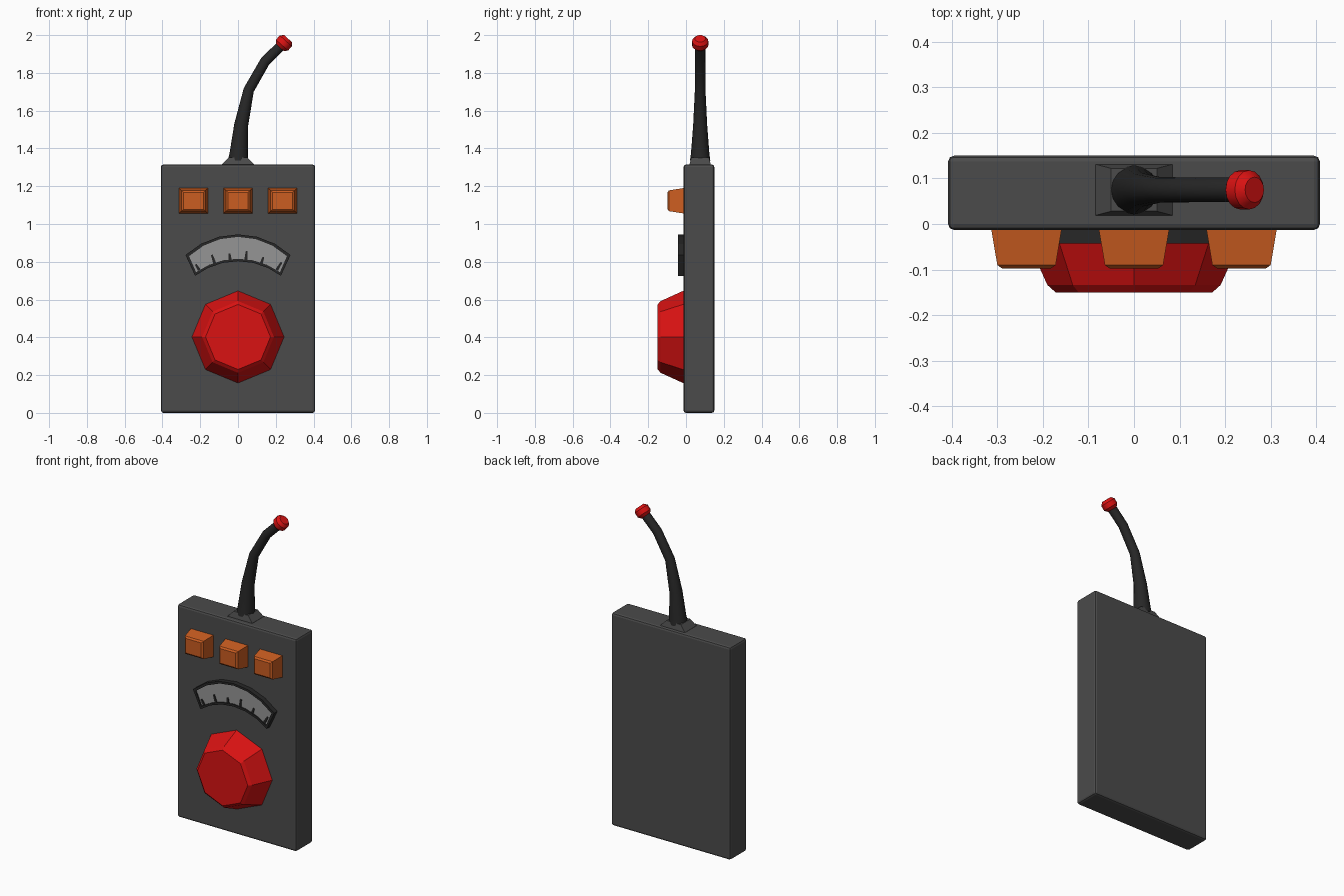
import bpy, bmesh
from math import sin, cos, pi, asin
from mathutils import Vector

if "Cube" in bpy.data.objects:
    bpy.data.objects.remove(bpy.data.objects["Cube"])


def material(name, r, g, b):
    m = bpy.data.materials.new(name)
    m.diffuse_color = (r, g, b, 1)
    m.use_nodes = True
    m.node_tree.nodes["Principled BSDF"].inputs["Base Color"].default_value = m.diffuse_color
    return m


GREY = material("dark_grey", 0.07, 0.07, 0.07)
BLACK = material("near_black", 0.02, 0.02, 0.02)
RED = material("red", 0.7, 0.006, 0.006)
ORANGE = material("orange", 0.6, 0.11, 0.015)
PANEL = material("light_grey", 0.3, 0.3, 0.3)


def loft(name, rings, mat, smooth=None):
    """Skin a list of equal-length point rings and cap both ends."""
    bm = bmesh.new()
    vs = [[bm.verts.new(p) for p in ring] for ring in rings]
    n = len(vs[0])
    for a, b in zip(vs, vs[1:]):
        for i in range(n):
            j = (i + 1) % n
            bm.faces.new((a[i], a[j], b[j], b[i]))
    bm.faces.new(vs[0][::-1])
    bm.faces.new(vs[-1])
    bmesh.ops.recalc_face_normals(bm, faces=bm.faces)
    me = bpy.data.meshes.new(name)
    bm.to_mesh(me)
    bm.free()
    me.materials.append(mat)
    ob = bpy.data.objects.new(name, me)
    bpy.context.collection.objects.link(ob)
    if smooth:
        bpy.ops.object.select_all(action='DESELECT')
        ob.select_set(True)
        bpy.context.view_layer.objects.active = ob
        bpy.ops.object.shade_smooth_by_angle(angle=smooth)
    return ob


def rect_front(cx, cz, hx, hz, y):
    return [(cx + sx * hx, y, cz + sz * hz) for sx, sz in ((-1, -1), (1, -1), (1, 1), (-1, 1))]


def rect_flat(hx, hy, z, cy=0.075):
    return [(sx * hx, cy + sy * hy, z) for sx, sy in ((-1, -1), (1, -1), (1, 1), (-1, 1))]


def disc(center, axis, r, n):
    """Ring around an axis that lies in the xz plane."""
    a = Vector(axis).normalized()
    u = Vector((0, 1, 0))
    v = a.cross(u)
    return [Vector(center) + r * (cos(2 * pi * i / n) * u + sin(2 * pi * i / n) * v) for i in range(n)]


# Body
body = loft("body", [rect_front(0, 0.6575, 0.408, 0.6575, y) for y in (0.15, -0.013)], GREY)
bev = body.modifiers.new("rounded_edges", 'BEVEL')
bev.width, bev.segments = 0.013, 2

# Three tapered push buttons
for i, x in enumerate((-0.236, 0, 0.236)):
    loft(f"button_{i + 1}", [rect_front(x, 1.123, hx, hz, y) for hx, hz, y in
         ((0.078, 0.068, 0.0), (0.077, 0.067, -0.013), (0.064, 0.055, -0.09), (0.053, 0.045, -0.098))], ORANGE)

# Octagonal dial
loft("dial", [disc((0, y, 0.402), (0, 0, 1), 0, 8) and
     [(r * cos(i * pi / 4), y, 0.402 + r * sin(i * pi / 4)) for i in range(8)]
     for r, y in ((0.244, 0.0), (0.244, -0.015), (0.19, -0.134), (0.172, -0.15))], RED)


# Curved gauge: outline made of two arcs, then inset for the recessed face
def arc(half, z_end, z_top, n=6):
    s = z_top - z_end
    r = (half * half + s * s) / (2 * s)
    a = asin(half / r)
    return [(r * sin(a * (2 * i / n - 1)), z_top - r + r * cos(a * (2 * i / n - 1))) for i in range(n + 1)]


outer = arc(0.278, 0.836, 0.945) + arc(0.227, 0.726, 0.803)[::-1]
inner = arc(0.259, 0.830, 0.932) + arc(0.222, 0.745, 0.816)[::-1]


def at(pts, y):
    return [(x, y, z) for x, z in pts]


loft("gauge_frame", [at(outer, 0.0), at(outer, -0.043), at(inner, -0.043), at(inner, -0.034)], BLACK)
loft("gauge_face", [at(inner, -0.03), at(inner, -0.036)], PANEL)

# Gauge ticks, fanned along the lower arc
for i in range(6):
    t = (i - 2.5) / 2.5
    x, z = 0.205 * t, 0.815 - 0.055 * t * t
    d = Vector((sin(0.55 * t), 0, cos(0.55 * t)))
    s = Vector((d.z, 0, -d.x))
    p = Vector((x, 0, z - 0.004))
    ln = 0.048 if i % 2 else 0.036
    ring = [p - s * 0.008, p + s * 0.008, p + d * ln + s * 0.005, p + d * ln - s * 0.005]
    loft(f"gauge_tick_{i + 1}", [[q + Vector((0, y, 0)) for q in ring] for y in (-0.033, -0.041)], BLACK)

# Antenna foot
loft("antenna_foot", [rect_flat(0.084, 0.056, 1.31), rect_flat(0.084, 0.056, 1.316),
                      rect_flat(0.05, 0.047, 1.352)], GREY)

# Bent antenna
path = [(0, 1.335, 0.054), (0.004, 1.37, 0.049), (0.017, 1.525, 0.037), (0.057, 1.71, 0.028),
        (0.143, 1.86, 0.027), (0.232, 1.948, 0.027)]
rings = []
for i, (x, z, r) in enumerate(path):
    a, b = path[max(i - 1, 0)], path[min(i + 1, len(path) - 1)]
    axis = (b[0] - a[0], 0, b[1] - a[1]) if i else (0, 0, 1)
    rings.append(disc((x, 0.075, z), axis, r, 16))
loft("antenna", rings, BLACK, smooth=0.6)

# Red antenna tip
d = Vector((0.67, 0, 0.74)).normalized()
c = Vector((0.243, 0.075, 1.958))
loft("antenna_tip", [disc(c + d * t, d, r, 16) for t, r in
     ((-0.032, 0.028), (-0.015, 0.043), (0.015, 0.043), (0.032, 0.028))], RED, smooth=0.6)
